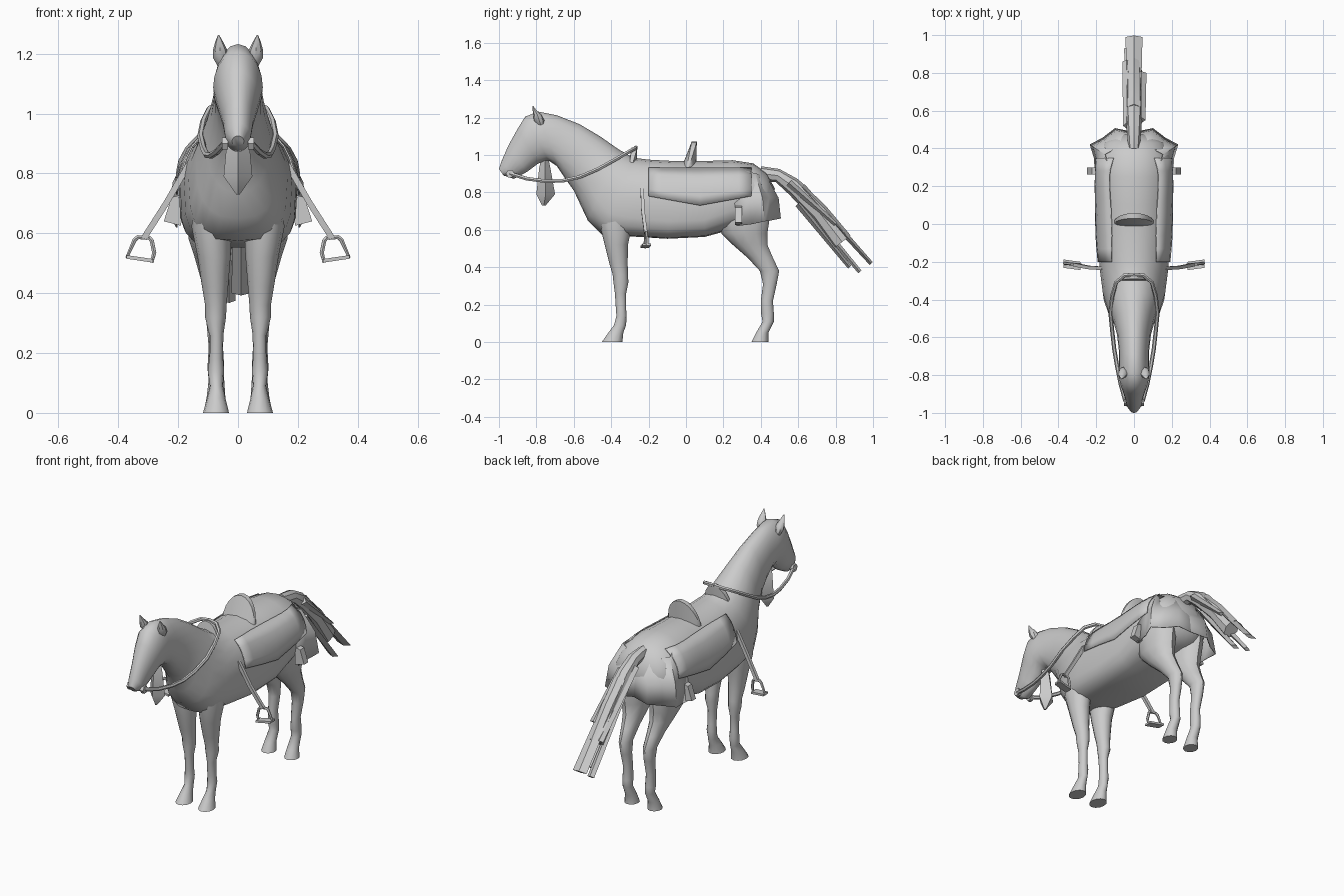
import bpy, bmesh, math
from mathutils import Vector
from mathutils.bvhtree import BVHTree

if "Cube" in bpy.data.objects:
    bpy.data.objects.remove(bpy.data.objects["Cube"])

grey = bpy.data.materials.new("grey")
grey.diffuse_color = (0.6, 0.6, 0.6, 1)
grey.use_nodes = True
grey.node_tree.nodes["Principled BSDF"].inputs["Base Color"].default_value = grey.diffuse_color


def finish(name, me, mirror=False, thick=0, angle=40):
    me.materials.clear()
    me.materials.append(grey)
    ob = bpy.data.objects.new(name, me)
    bpy.context.collection.objects.link(ob)
    bpy.ops.object.select_all(action='DESELECT')
    ob.select_set(True)
    bpy.context.view_layer.objects.active = ob
    bpy.ops.object.shade_smooth_by_angle(angle=math.radians(angle))
    if thick:
        m = ob.modifiers.new("thickness", 'SOLIDIFY')
        m.thickness, m.offset = thick, 0
    if mirror:
        ob.modifiers.new("mirror", 'MIRROR')
    return ob


def loft(name, rings, closed=True, **kw):
    """Skin a list of equal point rows; closed rows get end caps."""
    bm = bmesh.new()
    rows = [[bm.verts.new(p) for p in r] for r in rings]
    n = len(rows[0])
    for a, b in zip(rows, rows[1:]):
        for i in range(n if closed else n - 1):
            j = (i + 1) % n
            bm.faces.new((a[i], a[j], b[j], b[i]))
    if closed:
        bm.faces.new(rows[0])
        bm.faces.new(rows[-1])
    bmesh.ops.recalc_face_normals(bm, faces=bm.faces)
    me = bpy.data.meshes.new(name)
    bm.to_mesh(me)
    bm.free()
    return finish(name, me, **kw)


def section(ty, tz, by, bz, hw, n=2, x=0, count=20):
    """Oval between a top and a bottom point; n squares the lower half."""
    top, bot = Vector((x, ty, tz)), Vector((x, by, bz))
    mid, half = (top + bot) / 2, (top - bot) / 2
    pts = []
    for i in range(count):
        a = math.tau * i / count
        c, s = math.cos(a), math.sin(a)
        e = 2 / (n if s < 0 else 2)
        px = math.copysign(abs(c) ** e, c) * hw
        pts.append(mid + half * math.copysign(abs(s) ** e, s) + Vector((px, 0, 0)))
    return pts


def tube(name, pts, r, cyclic=False, mirror=True):
    cu = bpy.data.curves.new(name, 'CURVE')
    cu.dimensions, cu.bevel_depth, cu.bevel_resolution, cu.use_fill_caps = '3D', r, 1, True
    sp = cu.splines.new('POLY')
    sp.points.add(len(pts) - 1)
    for p, co in zip(sp.points, pts):
        p.co = (*co, 1)
    sp.use_cyclic_u = cyclic
    ob = bpy.data.objects.new(name, cu)
    me = bpy.data.meshes.new_from_object(ob)
    bpy.data.objects.remove(ob)
    return finish(name, me, mirror=mirror)


# Head, neck and torso in one skin
head = [(-1.0, .925, -.975, .89, .02), (-.985, .97, -.92, .872, .042),
        (-.95, 1.05, -.85, .91, .052), (-.90, 1.14, -.79, .955, .072),
        (-.86, 1.205, -.735, .97, .083), (-.79, 1.232, -.69, .94, .08),
        (-.69, 1.212, -.65, .88, .08), (-.57, 1.165, -.60, .81, .09)]
torso = [(-.46, 1.10, -.565, .735, .11, 2.2), (-.36, 1.03, -.525, .65, .14, 2.6),
         (-.28, .985, -.45, .575, .165, 3), (-.2, .975, -.30, .565, .18, 3.6),
         (-.05, .967, -.1, .552, .193, 4), (.1, .968, .1, .562, .198, 4),
         (.25, .972, .24, .60, .20, 3), (.36, .955, .36, .62, .192, 2.4),
         (.43, .905, .43, .64, .16, 2), (.475, .82, .46, .69, .08, 2)]
body = loft("body", [section(*r) for r in head + torso], angle=50)
bvh = BVHTree.FromPolygons([v.co for v in body.data.vertices],
                           [p.vertices for p in body.data.polygons])


def side_x(y, z, off):
    hit = bvh.ray_cast(Vector((1, y, z)), Vector((-1, 0, 0)))[0]
    return (hit.x if hit else .12) + off


# Side panels with a pointed lower edge
rows = []
for i in range(9):
    y = -.2 + .55 * i / 8
    low = .73 + .05 * abs(i - 4) / 4
    rows.append([(side_x(y, z, .008), y, z)
                 for z in (.93 + (low - .93) * k / 4 for k in range(5))])
loft("side_panel", rows, closed=False, mirror=True, thick=.006)

# Flared cloth over the rump: hem, middle and top rows, the top sunk into the back
plan = [(.205, .27, .62), (.21, .35, .63), (.232, .42, .645), (.165, .455, .65),
        (.10, .505, .66), (0, .485, .67)]
hem = [Vector(p) for p in plan]
mids = [Vector((x * .93, y - .012, .77)) for x, y, z in plan]
tops = [Vector((x * .66, .25 + (y - .25) * .7, .915 - max(0, y - .35) * .2)) for x, y, z in plan]
loft("rump_cloth", [hem, mids, tops], closed=False, mirror=True, thick=.005, angle=60)


def leg(name, levels):
    loft(name, [[((x0 + x1) / 2 + (x1 - x0) / 2 * math.cos(a),
                  (y0 + y1) / 2 + (y1 - y0) / 2 * math.sin(a), z)
                 for a in (math.tau * k / 12 for k in range(12))]
                for z, y0, y1, x0, x1 in levels], mirror=True)


# Legs: height, front, back, inner, outer
leg("front_leg", [(0, -.45, -.34, .03, .117), (.05, -.415, -.335, .042, .103),
                  (.09, -.385, -.32, .05, .094), (.14, -.372, -.318, .046, .101),
                  (.18, -.375, -.32, .05, .096), (.26, -.38, -.32, .049, .096),
                  (.32, -.388, -.308, .04, .11), (.36, -.392, -.31, .038, .11),
                  (.42, -.41, -.312, .033, .12), (.52, -.435, -.31, .025, .135),
                  (.62, -.46, -.29, .02, .155), (.72, -.47, -.28, .03, .15)])
leg("hind_leg", [(0, .35, .44, .035, .115), (.05, .375, .44, .042, .105),
                 (.11, .41, .47, .046, .098), (.15, .402, .47, .046, .102),
                 (.22, .4, .465, .05, .098), (.31, .412, .485, .046, .106),
                 (.38, .395, .498, .045, .112), (.45, .33, .465, .04, .125),
                 (.52, .25, .435, .03, .145), (.58, .19, .435, .02, .165),
                 (.68, .16, .45, .02, .175), (.78, .2, .44, .03, .16)])

# Tail core and loose strands
loft("tail", [section(*r, count=8) for r in
              [(.40, .94, .41, .86, .03), (.50, .925, .48, .855, .038),
               (.60, .87, .55, .79, .044), (.75, .725, .68, .655, .046),
               (.88, .57, .79, .50, .04)]], angle=30)
for x, y0, z0, y1, z1, w in [(.0, .62, .83, .99, .42, .045), (-.03, .6, .77, .93, .375, .022),
                             (.04, .55, .85, .80, .63, .026), (.01, .60, .74, .875, .40, .032),
                             (-.04, .52, .87, .86, .56, .022)]:
    loft("tail_strand", [section(y0 + .014, z0 + .014, y0 - .014, z0 - .014, w * .8, x=x, count=4),
                         section(y1 + .008, z1 + .008, y1 - .008, z1 - .008, w, x=x, count=4)])

# Ears
loft("ear", [[(cx + w * math.cos(a), cy + d * math.sin(a), z)
              for a in (math.tau * k / 8 for k in range(8))]
             for z, cx, cy, w, d in [(1.155, .048, -.775, .018, .018), (1.185, .056, -.785, .027, .028),
                                     (1.215, .06, -.795, .023, .022), (1.24, .063, -.81, .013, .01),
                                     (1.263, .065, -.82, .002, .002)]], mirror=True)

# Pendant under the throat
loft("throat_pendant", [[(hx, y, z), (0, y + hy, z), (-hx, y, z), (0, y - hy, z)]
                        for z, y, hx, hy in [(1.0, -.755, .02, .015), (.93, -.755, .035, .03),
                                             (.79, -.75, .048, .05), (.73, -.76, .006, .01)]])


# Saddle front and back arches
def arch(name, base, y0, y1, lean, w, h, t, bow=0):
    rows = []
    for k in range(13):
        a = math.pi * k / 12
        x, up = math.cos(a) * w, math.sin(a)
        y = y0 + bow * (1 - up)
        drop = base - .05 * (1 - up)
        rows.append([(x, y, drop), (x, y + lean * up, drop + h * up + .006),
                     (x, y + lean * up + t * (.3 + .7 * up), drop + h * up + .006),
                     (x, y + (y1 - y0) * (.2 + .8 * up), drop)])
    loft(name, rows)


arch("saddle_back", .955, -.015, .055, .045, .105, .11, .028, bow=.015)
arch("saddle_front", .94, -.31, -.265, .02, .085, .095, .03)

# Reins and bit
tube("reins", [(.045, -.94, .9), (.07, -.85, .873), (.09, -.75, .86), (.105, -.66, .862),
               (.115, -.57, .882), (.125, -.47, .925), (.115, -.38, .975),
               (.095, -.31, 1.015), (.05, -.272, 1.035), (0, -.268, 1.04)], .011)
tube("bit_ring", [(.034, -.94, .9), (.054, -.94, .9)], .023)

# Stirrup straps, frames and treads
loft("stirrup_strap", [[(x - .008, y - .009, z - .006), (x + .008, y - .009, z + .006),
                        (x + .008, y + .009, z + .006), (x - .008, y + .009, z - .006)]
                       for x, y, z in [(.165, -.235, .83), (.24, -.23, .70), (.315, -.215, .583)]],
     mirror=True)
tube("stirrup_frame", [(.288, -.215, .575), (.296, -.215, .585), (.334, -.212, .587),
                       (.345, -.21, .578), (.37, -.208, .522), (.287, -.218, .507),
                       (.28, -.218, .535)], .008, cyclic=True)
loft("stirrup_tread", [[(x, y - .022, z - .006), (x, y + .022, z - .006), (x, y + .022, z + .006),
                        (x, y - .022, z + .006)]
                       for x, y, z in [(.284, -.222, .508), (.373, -.21, .521)]], mirror=True)

# Small pouch behind each side panel
loft("pouch", [[(.19, y, .625), (.248, y, .64), (.222, y, .72), (.185, y, .73)]
               for y in (.262, .30)], mirror=True)
